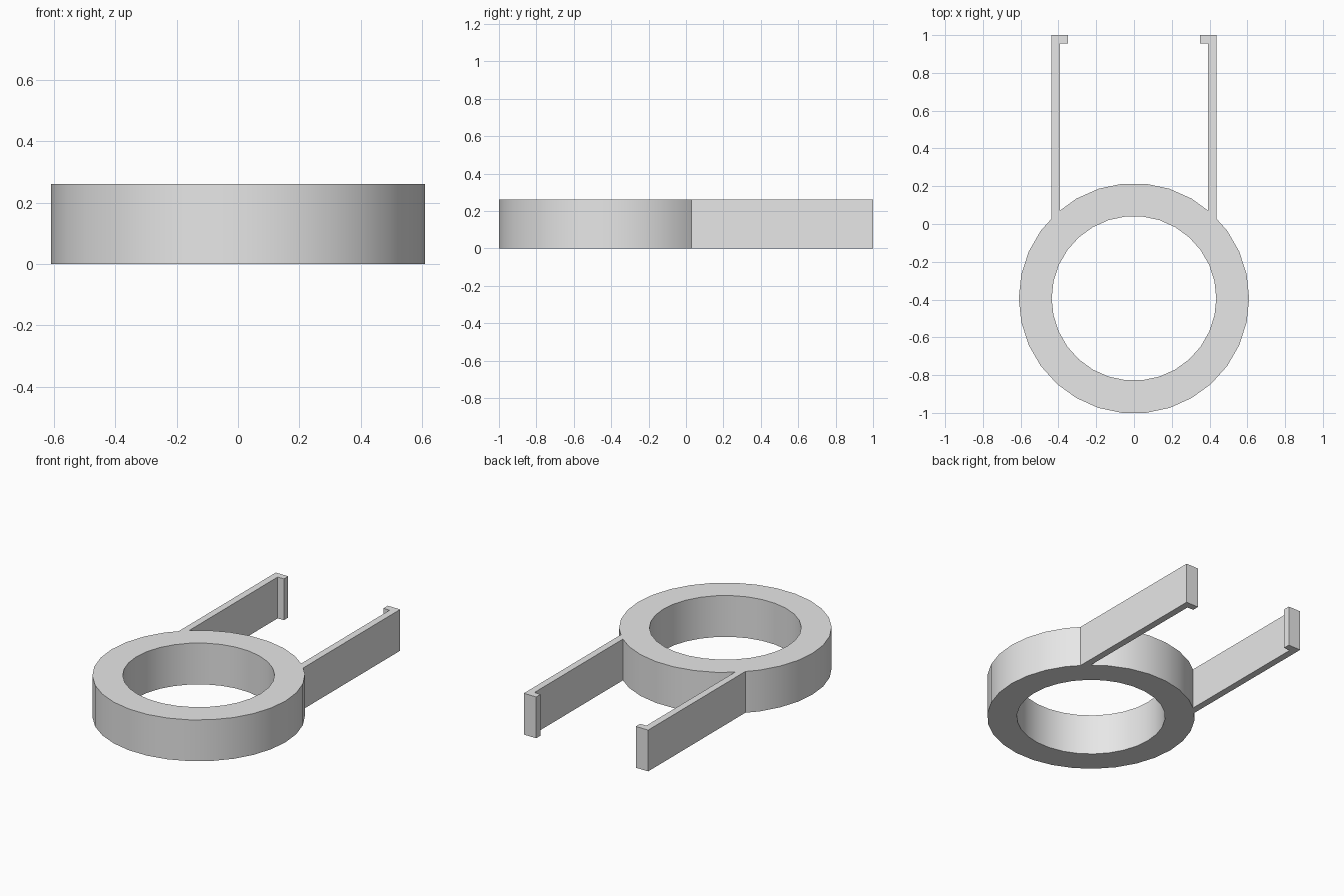
import bpy, bmesh, math

cube = bpy.data.objects.get("Cube")
if cube:
    bpy.data.objects.remove(cube, do_unlink=True)

UNIT = 2 / 45.92          # design module
HEIGHT = 6 * UNIT
OUTER, INNER = 14 * UNIT, 10 * UNIT
SIDES = 30
RING_Y = -1 + OUTER * math.cos(math.pi / SIDES)

grey = bpy.data.materials.new("light_grey")
grey.use_nodes = True
grey.diffuse_color = (0.8, 0.8, 0.8, 1)
grey.node_tree.nodes["Principled BSDF"].inputs["Base Color"].default_value = (0.8, 0.8, 0.8, 1)


def make_object(name, bm):
    bmesh.ops.recalc_face_normals(bm, faces=bm.faces)
    mesh = bpy.data.meshes.new(name)
    bm.to_mesh(mesh)
    bm.free()
    mesh.materials.append(grey)
    obj = bpy.data.objects.new(name, mesh)
    bpy.context.collection.objects.link(obj)
    return obj


def make_ring():
    bm = bmesh.new()
    loops = []
    for radius, z in ((OUTER, 0), (OUTER, HEIGHT), (INNER, HEIGHT), (INNER, 0)):
        angles = [2 * math.pi * i / SIDES for i in range(SIDES)]
        loops.append([bm.verts.new((radius * math.cos(a), RING_Y + radius * math.sin(a), z))
                      for a in angles])
    for k in range(4):
        a, b = loops[k], loops[(k + 1) % 4]
        for i in range(SIDES):
            j = (i + 1) % SIDES
            bm.faces.new((a[i], a[j], b[j], b[i]))
    return make_object("ring", bm)


def make_arm(name, side):
    # L-shaped outline: long arm with an inward hook at its tip
    outer, inner, hook = 10 * UNIT, 9 * UNIT, 8 * UNIT
    root = RING_Y + 9.4 * UNIT
    outline = [(outer, root), (outer, 1), (hook, 1), (hook, 1 - UNIT),
               (inner, 1 - UNIT), (inner, root)]
    bm = bmesh.new()
    base = bm.faces.new([bm.verts.new((side * x, y, 0)) for x, y in outline])
    top = bmesh.ops.extrude_face_region(bm, geom=[base])["geom"]
    bmesh.ops.translate(bm, vec=(0, 0, HEIGHT),
                        verts=[v for v in top if isinstance(v, bmesh.types.BMVert)])
    return make_object(name, bm)


# Ring with both arms fused into it
ring = make_ring()
ring.name = "ring_with_arms"
arms = [make_arm("left_arm", 1), make_arm("right_arm", -1)]
bpy.ops.object.select_all(action="DESELECT")
ring.select_set(True)
bpy.context.view_layer.objects.active = ring
for arm in arms:
    fuse = ring.modifiers.new("fuse_" + arm.name, "BOOLEAN")
    fuse.operation = "UNION"
    fuse.solver = "EXACT"
    fuse.object = arm
    bpy.ops.object.modifier_apply(modifier=fuse.name)
for arm in arms:
    bpy.data.objects.remove(arm, do_unlink=True)

bpy.ops.object.shade_smooth_by_angle(angle=math.radians(30))
